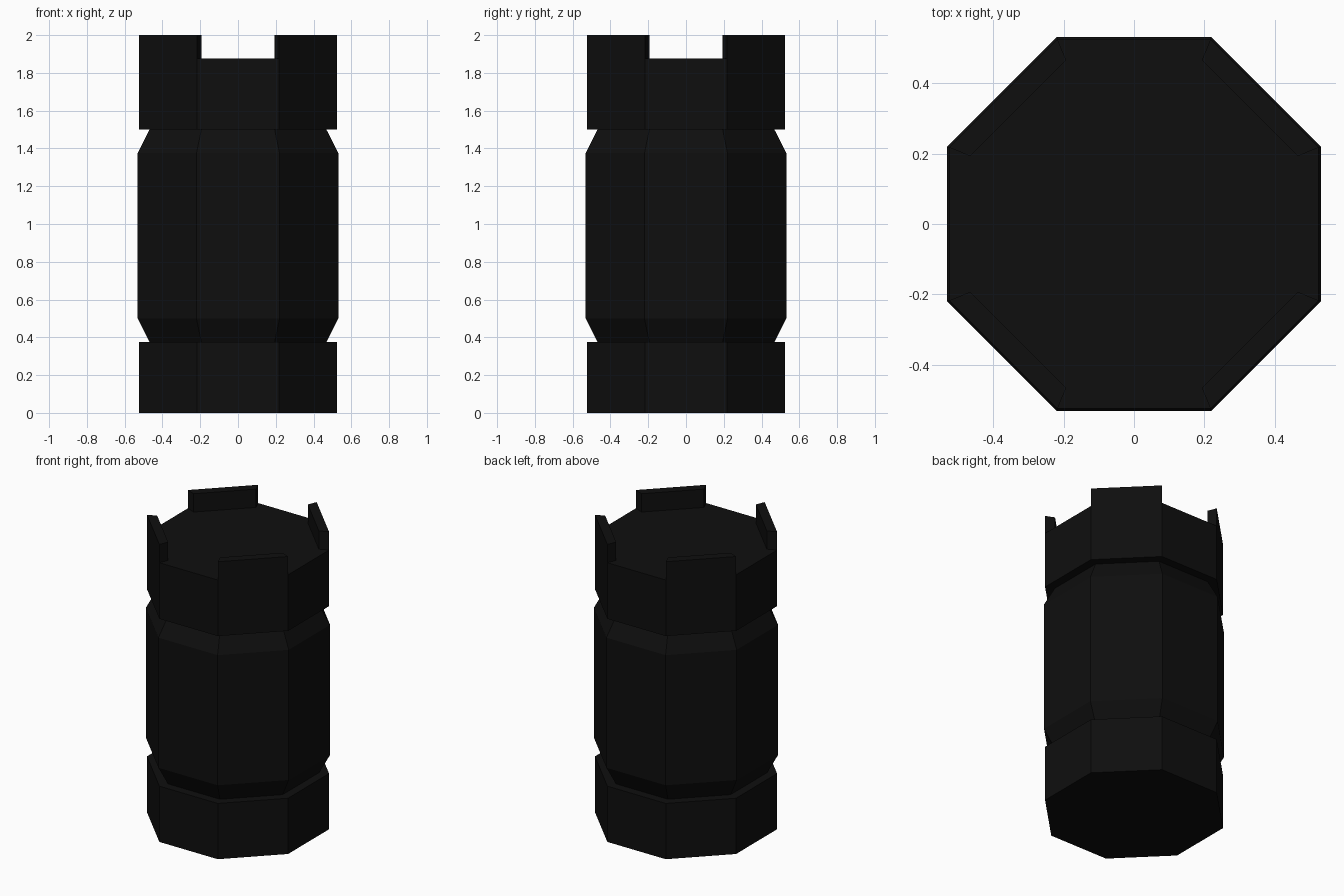
import bpy, bmesh, math

if "Cube" in bpy.data.objects:
    bpy.data.objects.remove(bpy.data.objects["Cube"])

black = bpy.data.materials.new("near_black")
black.diffuse_color = (0.0045, 0.0045, 0.0045, 1)
black.use_nodes = True
black.node_tree.nodes["Principled BSDF"].inputs["Base Color"].default_value = black.diffuse_color


def corner(apothem, i, z):
    """Corner i of a flat-sided octagon (flats face the axes and diagonals)."""
    r = apothem / math.cos(math.pi / 8)
    a = math.pi / 8 + i * math.pi / 4
    return (r * math.cos(a), r * math.sin(a), z)


def finish(name, bm):
    bmesh.ops.recalc_face_normals(bm, faces=bm.faces)
    mesh = bpy.data.meshes.new(name)
    bm.to_mesh(mesh)
    bm.free()
    mesh.materials.append(black)
    obj = bpy.data.objects.new(name, mesh)
    bpy.context.collection.objects.link(obj)
    return obj


def octagon_loft(name, profile):
    """Stack octagon rings from (apothem, z) pairs and cap both ends."""
    bm = bmesh.new()
    rings = [[bm.verts.new(corner(a, i, z)) for i in range(8)] for a, z in profile]
    for lo, hi in zip(rings, rings[1:]):
        for i in range(8):
            j = (i + 1) % 8
            bm.faces.new((lo[i], lo[j], hi[j], hi[i]))
    bm.faces.new(rings[0])
    bm.faces.new(rings[-1])
    return finish(name, bm)


def mitred_tab(name, i, outer, inner, z0, z1):
    """Upright rim tab on one octagon side, with mitred ends."""
    bm = bmesh.new()
    lo, hi = [[bm.verts.new(corner(a, k, z)) for a, k in
               ((outer, i), (outer, i + 1), (inner, i + 1), (inner, i))]
              for z in (z0, z1)]
    for k in range(4):
        m = (k + 1) % 4
        bm.faces.new((lo[k], lo[m], hi[m], hi[k]))
    bm.faces.new(lo)
    bm.faces.new(hi)
    return finish(name, bm)


# Base band, bevelled middle body and top band
octagon_loft("base_band", [(0.525, 0), (0.525, 0.375)])
octagon_loft("body", [(0.468, 0.375), (0.531, 0.5), (0.531, 1.375), (0.468, 1.5)])
octagon_loft("top_band", [(0.525, 1.5), (0.525, 1.877)])

# Four rim tabs on the diagonal sides
for n, side in enumerate((0, 2, 4, 6)):
    mitred_tab(f"rim_tab_{n + 1}", side, 0.525, 0.466, 1.877, 2.0)
